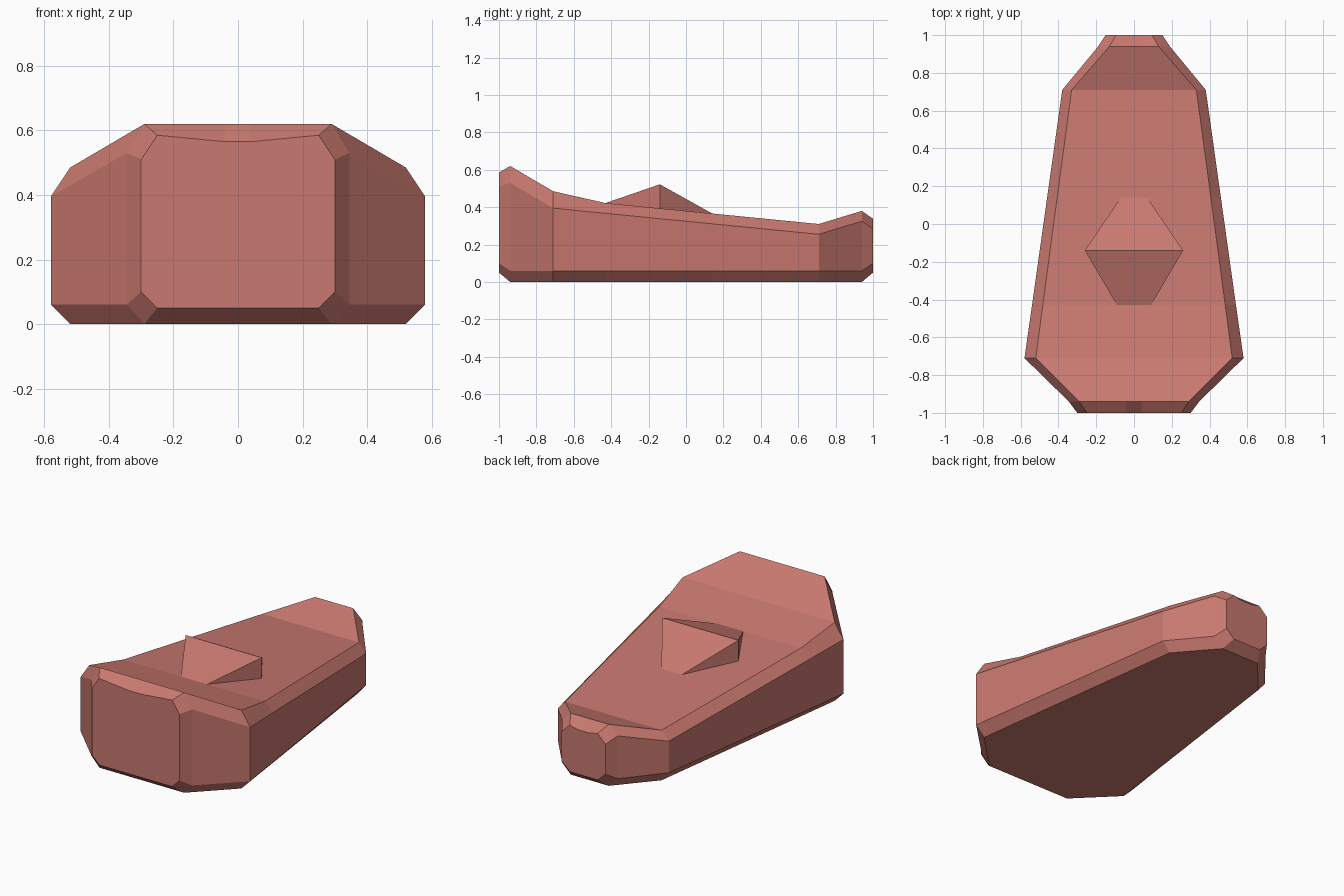
import bpy, bmesh

if "Cube" in bpy.data.objects:
    bpy.data.objects.remove(bpy.data.objects["Cube"])

mat = bpy.data.materials.new("red_clay")
mat.diffuse_color = (0.58, 0.19, 0.16, 1)
mat.use_nodes = True
mat.node_tree.nodes["Principled BSDF"].inputs["Base Color"].default_value = mat.diffuse_color


def make_object(name, verts, faces):
    mesh = bpy.data.meshes.new(name)
    bm = bmesh.new()
    vs = [bm.verts.new(v) for v in verts]
    for f in faces:
        bm.faces.new([vs[i] for i in f])
    bmesh.ops.recalc_face_normals(bm, faces=bm.faces)
    bm.to_mesh(mesh)
    bm.free()
    mesh.materials.append(mat)
    obj = bpy.data.objects.new(name, mesh)
    bpy.context.collection.objects.link(obj)
    return obj


# Body stations: y, inner x, outer x, bottom z, lower side z, upper side z, top z, centre top z
stations = [
    (-1.00, 0.25, 0.30, 0.05, 0.10, 0.51, 0.585, 0.565),
    (-0.94, 0.29, 0.345, 0.00, 0.06, 0.53, 0.62, 0.62),
    (-0.71, 0.52, 0.58, 0.00, 0.06, 0.395, 0.485, 0.485),
    (-0.43, 0.483, 0.54, 0.00, 0.06, 0.367, 0.422, 0.422),
    (0.14, 0.407, 0.46, 0.00, 0.06, 0.311, 0.366, 0.366),
    (0.71, 0.33, 0.38, 0.00, 0.06, 0.255, 0.31, 0.31),
    (0.94, 0.13, 0.19, 0.00, 0.06, 0.325, 0.38, 0.38),
    (1.00, 0.095, 0.15, 0.05, 0.10, 0.285, 0.338, 0.325),
]
verts, faces = [], []
for y, xi, xo, z0, z1, z2, z3, zc in stations:
    half = [(xi, z0), (xo, z1), (xo, z2), (xi, z3), (0.04, zc)]
    ring = half + [(-x, z) for x, z in reversed(half)]
    verts += [(x, y, z) for x, z in ring]

# Skin between stations, then cap both ends
n = 10
for s in range(len(stations) - 1):
    for i in range(n):
        j = (i + 1) % n
        faces.append((s * n + i, s * n + j, (s + 1) * n + j, (s + 1) * n + i))
faces.append(tuple(range(n)))
faces.append(tuple(range((len(stations) - 1) * n, len(stations) * n)))
make_object("body", verts, faces)

# Raised ridge on top: wide at the crest, narrow at both feet
ridge_verts = []
for side in (-1, 1):
    ridge_verts += [(side * 0.09, -0.43, 0.422), (side * 0.26, -0.14, 0.522),
                    (side * 0.07, 0.14, 0.366), (side * 0.26, -0.14, 0.39)]
ridge_faces = [(0, 1, 5, 4), (1, 2, 6, 5), (0, 3, 1), (3, 2, 1),
               (4, 5, 7), (7, 5, 6), (0, 4, 7, 3), (3, 7, 6, 2)]
make_object("top_ridge", ridge_verts, ridge_faces)
